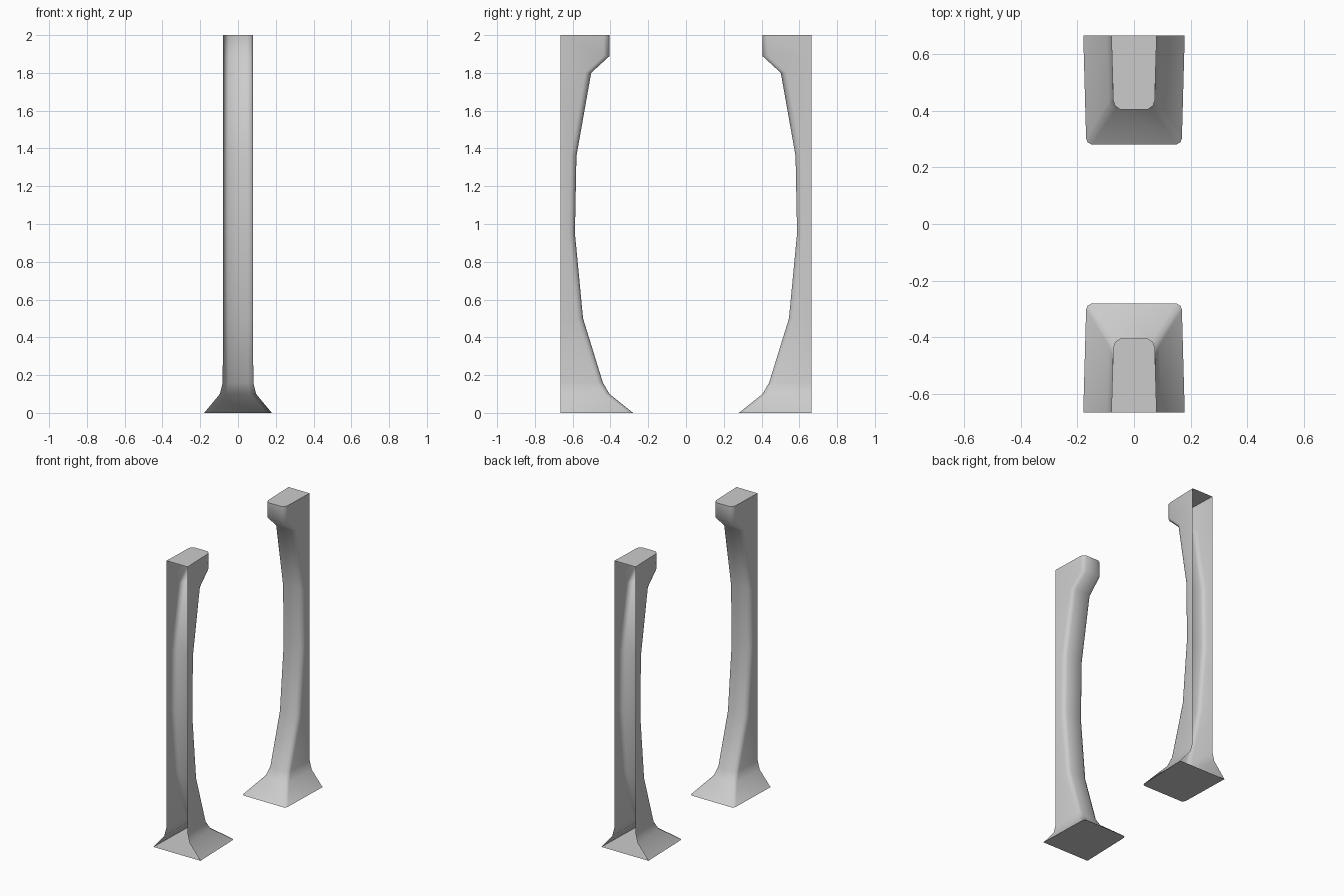
import bpy, bmesh, math

if "Cube" in bpy.data.objects:
    bpy.data.objects.remove(bpy.data.objects["Cube"])

OUTER = 0.665
# levels: height, inner y, half width, corner size x, corner size y
LEVELS = [
    (0.00, 0.280, 0.179, 0.020, 0.022),
    (0.10, 0.405, 0.096, 0.025, 0.026),
    (0.16, 0.440, 0.081, 0.025, 0.030),
    (0.50, 0.545, 0.080, 0.025, 0.032),
    (0.95, 0.588, 0.080, 0.025, 0.032),
    (1.36, 0.580, 0.080, 0.025, 0.032),
    (1.80, 0.502, 0.080, 0.025, 0.032),
    (1.89, 0.404, 0.080, 0.025, 0.032),
    (2.00, 0.404, 0.080, 0.025, 0.032),
]


def section(yi, w, cx, cy):
    """Open U outline with slightly tapered sides and rounded inner corners."""
    taper = 0.026 * (OUTER - yi)
    s = w - taper
    half = [(w, OUTER), (s, yi + cy), (s - 0.25 * cx, yi + 0.4 * cy), (s - cx, yi)]
    return half + [(-x, y) for x, y in reversed(half)]


def make_pillar(name, side):
    bm = bmesh.new()
    rings = [[bm.verts.new((x, y * side, z)) for x, y in section(yi, w, cx, cy)]
             for z, yi, w, cx, cy in LEVELS]
    # shell walls, open on the outer side
    for a, b in zip(rings, rings[1:]):
        for i in range(len(a) - 1):
            quad = (a[i], b[i], b[i + 1], a[i + 1])
            bm.faces.new(quad if side > 0 else quad[::-1])
    # foot and top caps
    bm.faces.new(rings[0] if side > 0 else rings[0][::-1])
    bm.faces.new(rings[-1][::-1] if side > 0 else rings[-1])
    bm.normal_update()
    # keep every cap normal pointing outwards, walls away from the column core
    for f in bm.faces:
        c, n = f.calc_center_median(), f.normal
        if len(f.verts) > 4:
            out = n.z * (c.z - 1)
        else:
            out = n.x * c.x + n.y * (c.y - side * OUTER)
        if out < 0:
            f.normal_flip()
    mesh = bpy.data.meshes.new(name)
    bm.to_mesh(mesh)
    bm.free()
    ob = bpy.data.objects.new(name, mesh)
    bpy.context.collection.objects.link(ob)
    bpy.ops.object.select_all(action='DESELECT')
    ob.select_set(True)
    bpy.context.view_layer.objects.active = ob
    bpy.ops.object.shade_smooth_by_angle(angle=math.radians(50))


make_pillar("front_pillar", -1)
make_pillar("back_pillar", 1)
